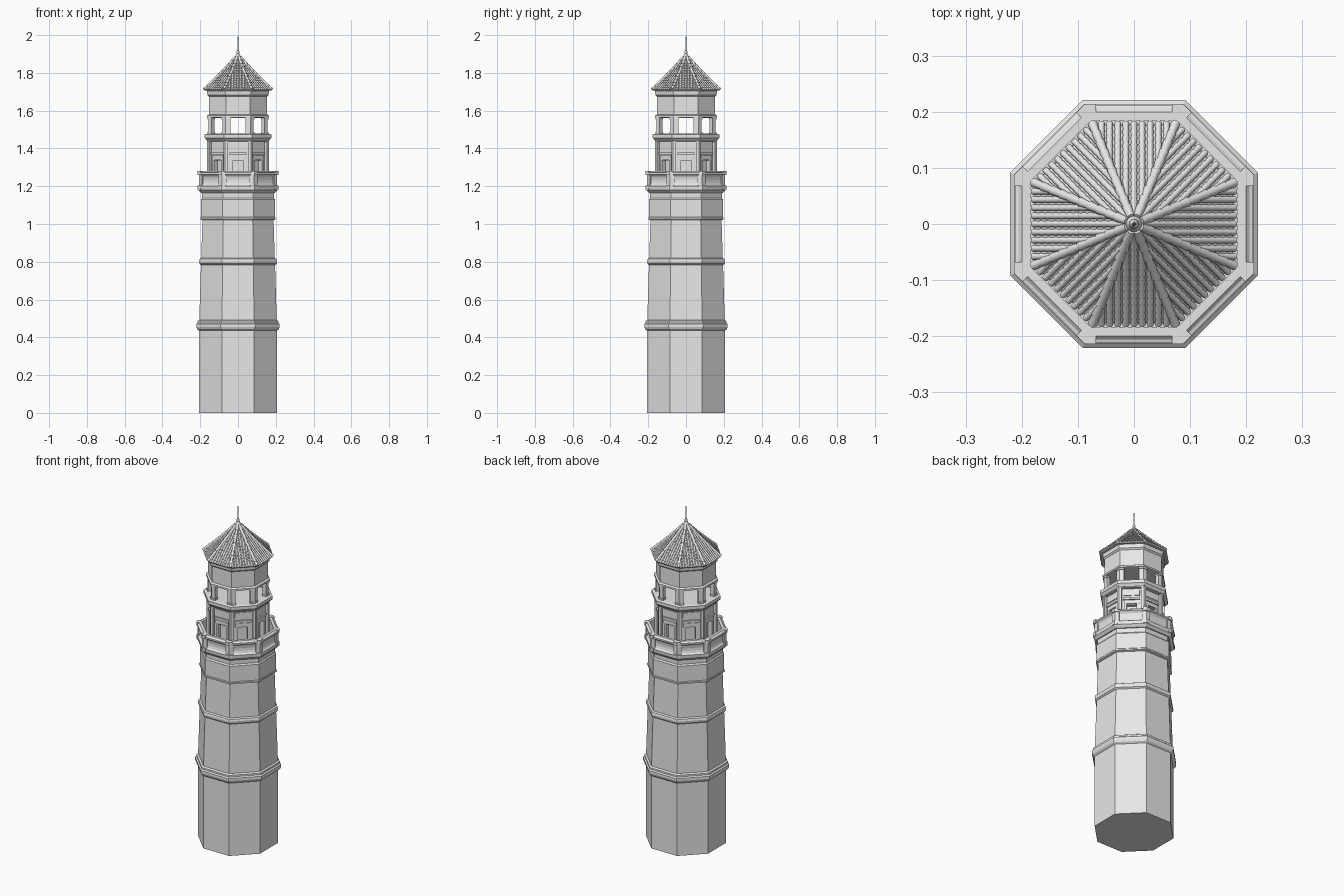
import bpy, bmesh, math
from mathutils import Vector, Matrix

cube = bpy.data.objects.get("Cube")
if cube:
    bpy.data.objects.remove(cube, do_unlink=True)

stone = bpy.data.materials.new("grey_stone")
stone.use_nodes = True
GREY = (0.8, 0.8, 0.8, 1)
stone.diffuse_color = GREY
stone.node_tree.nodes["Principled BSDF"].inputs["Base Color"].default_value = GREY

STEP = math.pi / 4
T = math.tan(STEP / 2)      # half side length per unit of apothem


def finish(name, bm, smooth=False):
    bmesh.ops.recalc_face_normals(bm, faces=bm.faces)
    mesh = bpy.data.meshes.new(name)
    bm.to_mesh(mesh)
    bm.free()
    mesh.materials.append(stone)
    ob = bpy.data.objects.new(name, mesh)
    bpy.context.collection.objects.link(ob)
    if smooth:
        bpy.context.view_layer.objects.active = ob
        ob.select_set(True)
        bpy.ops.object.shade_smooth_by_angle(angle=math.radians(50))
        ob.select_set(False)
    return ob


def lathe(name, profile, sides=8, smooth=False):
    """Turn (apothem, z) points round the axis and cap both ends."""
    bm = bmesh.new()
    rings = []
    for a, z in profile:
        r = a / math.cos(math.pi / sides)
        rings.append([bm.verts.new((r * math.cos(t), r * math.sin(t), z))
                      for t in ((i + 0.5) * 2 * math.pi / sides for i in range(sides))])
    for lo, hi in zip(rings, rings[1:]):
        for i in range(sides):
            j = (i + 1) % sides
            bm.faces.new((lo[i], lo[j], hi[j], hi[i]))
    bm.faces.new(rings[0])
    bm.faces.new(rings[-1])
    return finish(name, bm, smooth)


def prism(bm, plan, z0, z1, angle):
    """Extrude a plan outline, turned to one side of the octagon."""
    rot = Matrix.Rotation(angle, 3, 'Z')
    lo = [bm.verts.new(rot @ Vector((x, y, z0))) for x, y in plan]
    hi = [bm.verts.new(rot @ Vector((x, y, z1))) for x, y in plan]
    n = len(plan)
    for i in range(n):
        j = (i + 1) % n
        bm.faces.new((lo[i], lo[j], hi[j], hi[i]))
    bm.faces.new(lo)
    bm.faces.new(hi)


def side_blocks(name, blocks):
    """Repeat blocks (apothem in, out, left, right, z0, z1) on all eight sides."""
    bm = bmesh.new()
    for k in range(8):
        for a, b, l, r, z0, z1 in blocks:
            prism(bm, [(a, l), (b, l), (b, r), (a, r)], z0, z1, k * STEP)
    finish(name, bm)


def corner_blocks(name, blocks):
    """Repeat bent corner piers (apothem in, out, half opening, z0, z1)."""
    bm = bmesh.new()
    for k in range(8):
        for a, b, h, z0, z1 in blocks:
            near = [Vector((a, h)), Vector((b, h)), Vector((b, b * T))]
            c, s = math.cos(STEP), math.sin(STEP)
            far = [Vector((c * p + s * h, s * p - c * h)) for p in (b, a)]
            prism(bm, near + far + [Vector((a, a * T))], z0, z1, k * STEP)
    finish(name, bm)


# Shaft: plain base, tapering stages and string courses
lathe("base", [(0.206, 0), (0.206, 0.45)])
lathe("lower_ring", [(0.206, 0.435), (0.216, 0.443), (0.221, 0.455), (0.221, 0.47),
                     (0.214, 0.476), (0.214, 0.486), (0.205, 0.492)])
lathe("lower_stage", [(0.205, 0.49), (0.196, 0.79)])
lathe("middle_ring", [(0.196, 0.783), (0.204, 0.79), (0.206, 0.803), (0.203, 0.815), (0.195, 0.82)])
lathe("upper_stage", [(0.195, 0.81), (0.188, 1.025)])
lathe("neck_band", [(0.188, 1.02), (0.199, 1.024), (0.199, 1.032), (0.196, 1.036),
                    (0.196, 1.13), (0.19, 1.138), (0.19, 1.165), (0.2, 1.178)])

# Balcony: floor, curved parapet with coping and corner posts
lathe("balcony_floor", [(0.196, 1.165), (0.21, 1.18), (0.212, 1.2), (0.19, 1.205)])
lathe("parapet", [(0.21, 1.2), (0.203, 1.207), (0.199, 1.22), (0.198, 1.235), (0.201, 1.252),
                  (0.208, 1.26), (0.2125, 1.263), (0.2125, 1.272), (0.206, 1.274), (0.2, 1.28),
                  (0.184, 1.28), (0.184, 1.204)])
corner_blocks("parapet_posts", [(0.19, 0.207, 0.062, 1.2, 1.262),
                                (0.19, 0.2135, 0.068, 1.182, 1.204),
                                (0.19, 0.2135, 0.068, 1.26, 1.281)])

# Lower pavilion: core, corner piers and framed doorways
lathe("pavilion_core", [(0.128, 1.2), (0.128, 1.455)])
corner_blocks("pavilion_piers", [(0.125, 0.163, 0.053, 1.2, 1.45),
                                 (0.125, 0.167, 0.051, 1.2, 1.225)])
walls = [(0.125, 0.163, -0.055, 0.055, 1.435, 1.452),
         (0.125, 0.146, -0.055, 0.055, 1.335, 1.45),
         (0.14, 0.153, -0.042, 0.042, 1.34, 1.362),
         (0.14, 0.156, -0.046, 0.046, 1.365, 1.378),
         (0.14, 0.15, -0.044, 0.044, 1.392, 1.425)]
for s in (-1, 1):
    walls.append((0.125, 0.146, min(s * 0.026, s * 0.055), max(s * 0.026, s * 0.055), 1.2, 1.336))
    walls.append((0.14, 0.153, min(s * 0.026, s * 0.04), max(s * 0.026, s * 0.04), 1.2, 1.342))
side_blocks("doorways", walls)
lathe("pavilion_cornice", [(0.164, 1.44), (0.17, 1.448), (0.177, 1.455), (0.177, 1.474), (0.16, 1.478)])

# Open belvedere: corner pillars with foot and cap
corner_blocks("belvedere_pillars", [(0.134, 0.157, 0.041, 1.475, 1.565),
                                    (0.132, 0.161, 0.039, 1.475, 1.487),
                                    (0.132, 0.161, 0.039, 1.553, 1.566)])
lathe("upper_drum", [(0.156, 1.562), (0.164, 1.564), (0.164, 1.574), (0.154, 1.58), (0.154, 1.675),
                     (0.162, 1.683), (0.164, 1.705), (0.15, 1.715)])

# Roof: slightly hollow shell
EAVE, EAVE_Z, TOP_Z = 0.176, 1.712, 1.895


def roof_z(a):
    f = 1 - a / EAVE
    return EAVE_Z + (TOP_Z - EAVE_Z) * (f - 0.12 * f * (1 - f))


lathe("roof_shell", [(0.15, EAVE_Z - 0.006), (EAVE, EAVE_Z - 0.006)]
      + [(EAVE * f, roof_z(EAVE * f)) for f in (1, 0.8, 0.6, 0.4, 0.2, 0.02)])


def tile(bm, p, q, r_low, r_high):
    """One tapered barrel tile from its low end p to its high end q."""
    d = q - p
    m = Matrix.Translation((p + q) / 2) @ d.to_track_quat('Z', 'Y').to_matrix().to_4x4()
    bmesh.ops.create_cone(bm, cap_ends=True, segments=8, radius1=r_low, radius2=r_high,
                          depth=d.length * 1.1, matrix=m)


# Tile courses running down each slope
bm = bmesh.new()
COURSE, GAP = 0.0125, 0.0145
for k in range(8):
    rot = Matrix.Rotation(k * STEP, 3, 'Z')
    for row in range(-4, 5):
        y = row * GAP
        a = EAVE + 0.003
        while a - COURSE * 0.5 > max(abs(y) / T, 0.012):
            b = a - COURSE
            tile(bm, rot @ Vector((a, y, roof_z(a) + 0.001)),
                 rot @ Vector((b, y, roof_z(b) + 0.001)), 0.0062, 0.0048)
            a = b
finish("roof_tiles", bm, True)

# Heavier tiles on the hips
bm = bmesh.new()
for k in range(8):
    rot = Matrix.Rotation((k + 0.5) * STEP, 3, 'Z')
    a = EAVE + 0.002
    while a > 0.014:
        b = a - 0.0165
        p, q = [rot @ Vector((max(v, 0) / math.cos(STEP / 2), 0, roof_z(max(v, 0)) + 0.004)) for v in (a, b)]
        tile(bm, p, q, 0.0088, 0.0068)
        a = b
finish("hip_tiles", bm, True)

# Finial and spike
lathe("finial", [(0.014, 1.885), (0.01, 1.898), (0.006, 1.903), (0.009, 1.909), (0.006, 1.916),
                 (0.0035, 1.922), (0.003, 1.96), (0.001, 2.0)], 12, True)
